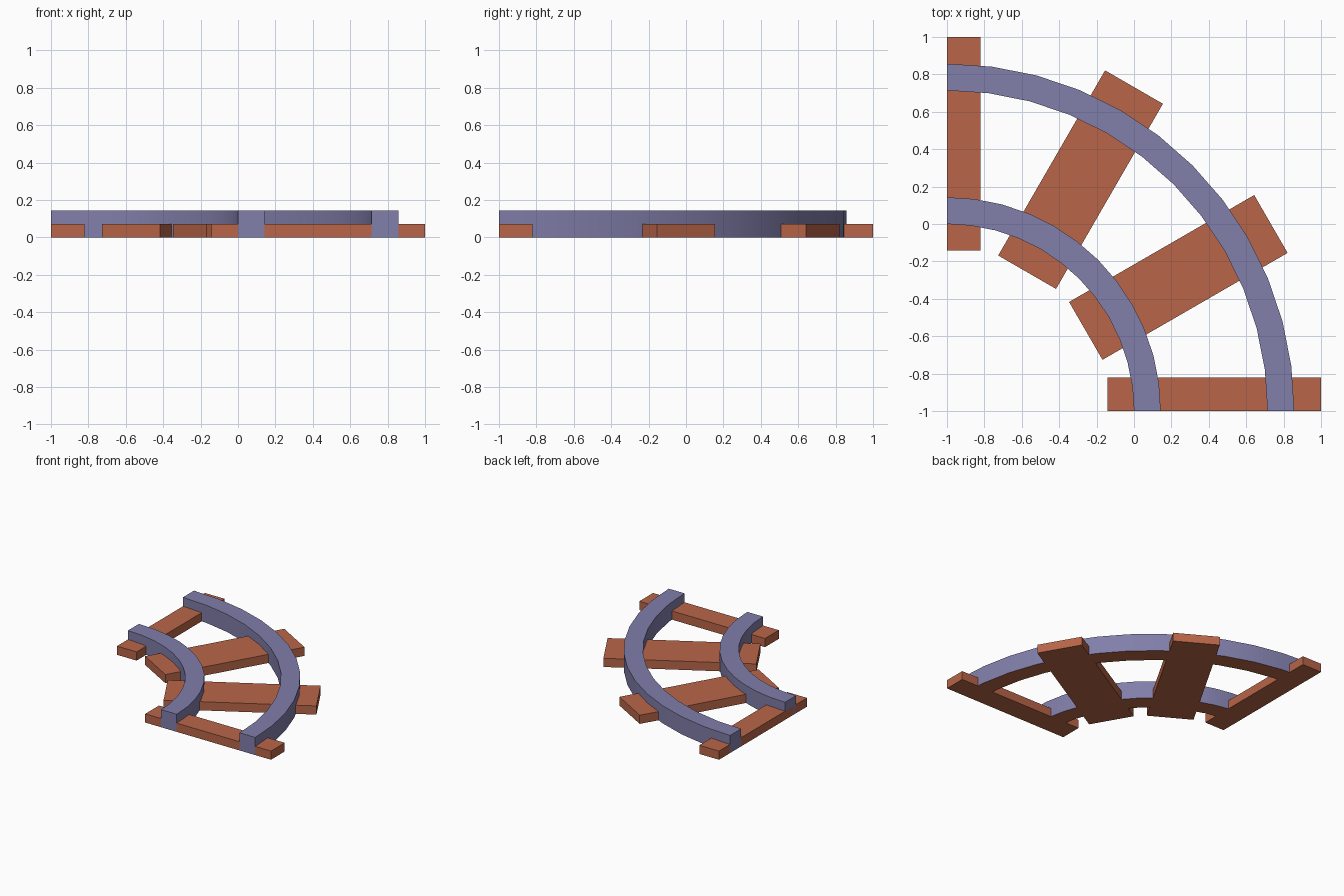
import bpy, bmesh
from math import radians, cos, sin

if "Cube" in bpy.data.objects:
    bpy.data.objects.remove(bpy.data.objects["Cube"])

CX, CY = -1.0, -1.0        # centre of the curve
SLEEPER_H, RAIL_H = 0.0714, 0.145
SEGMENTS = 12


def material(name, color):
    m = bpy.data.materials.new(name)
    m.diffuse_color = color
    m.use_nodes = True
    m.node_tree.nodes["Principled BSDF"].inputs["Base Color"].default_value = m.diffuse_color
    return m


wood = material("wood", (0.48, 0.13, 0.065, 1))
steel = material("steel", (0.22, 0.21, 0.40, 1))


def extruded(name, faces_2d, height, mats):
    """Extrude flat quads (in curve-centre coordinates) up from z = 0."""
    bm = bmesh.new()
    for quad in faces_2d:
        bm.faces.new([bm.verts.new((CX + x, CY + y, 0)) for x, y in quad])
    bmesh.ops.remove_doubles(bm, verts=bm.verts, dist=1e-5)
    base = bm.faces[:]
    for f in base:
        f.material_index = len(mats) - 1
    ret = bmesh.ops.extrude_face_region(bm, geom=base, use_keep_orig=True)
    top = [g for g in ret["geom"] if isinstance(g, bmesh.types.BMVert)]
    bmesh.ops.translate(bm, verts=top, vec=(0, 0, height))
    bmesh.ops.recalc_face_normals(bm, faces=bm.faces)
    bm.normal_update()
    # last material goes on the underside only
    for f in bm.faces:
        f.material_index = len(mats) - 1 if f.normal.z < -0.5 else 0
    me = bpy.data.meshes.new(name)
    bm.to_mesh(me)
    bm.free()
    for m in mats:
        me.materials.append(m)
    ob = bpy.data.objects.new(name, me)
    bpy.context.collection.objects.link(ob)
    return ob


def rail(name, r0, r1):
    a = [radians(90 * i / SEGMENTS) for i in range(SEGMENTS + 1)]
    p = lambda r, t: (r * cos(t), r * sin(t))
    quads = [[p(r0, s), p(r1, s), p(r1, t), p(r0, t)] for s, t in zip(a, a[1:])]
    ob = extruded(name, quads, RAIL_H, [steel, wood])
    bpy.ops.object.select_all(action='DESELECT')
    ob.select_set(True)
    bpy.context.view_layer.objects.active = ob
    bpy.ops.object.shade_smooth_by_angle(angle=radians(30))


def sleeper(name, angle, w0, w1):
    """Radial plank spanning w0..w1 sideways from the radial line."""
    c, s = cos(radians(angle)), sin(radians(angle))
    corners = [(0.857, w0), (2.0, w0), (2.0, w1), (0.857, w1)]
    extruded(name, [[(r * c - w * s, r * s + w * c) for r, w in corners]],
             SLEEPER_H, [wood])


# rails
rail("inner_rail", 1.0, 1.143)
rail("outer_rail", 1.714, 1.857)

# half sleepers at the ends, full ones between
W = 0.1786
sleeper("end_sleeper_front", 0, 0, W)
sleeper("sleeper_1", 30, -W, W)
sleeper("sleeper_2", 60, -W, W)
sleeper("end_sleeper_back", 90, -W, 0)
